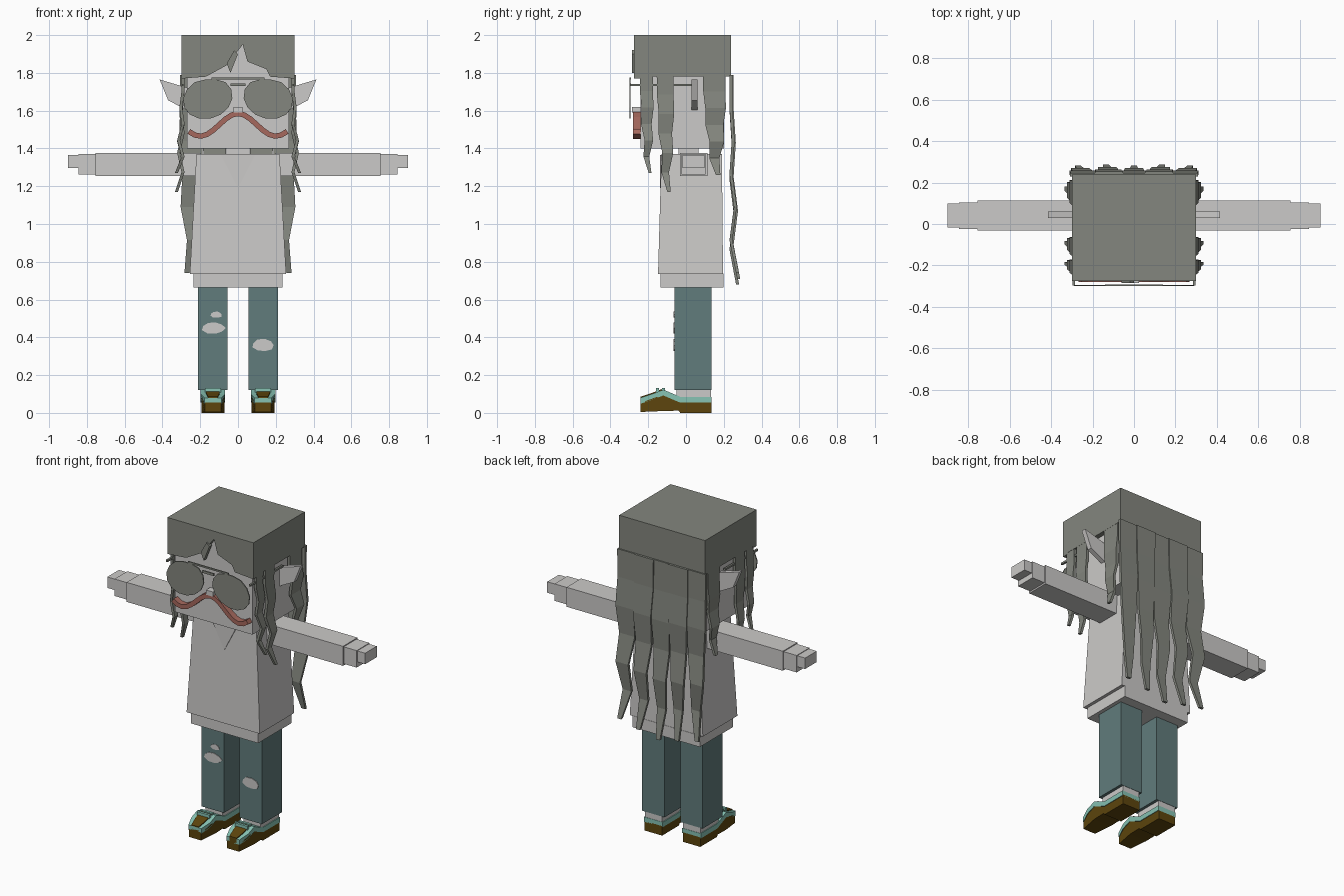
import bpy
import bmesh
import random
from math import cos, sin, pi
from mathutils import Vector

random.seed(4)
default_cube = bpy.data.objects.get("Cube")
if default_cube:
    bpy.data.objects.remove(default_cube, do_unlink=True)


def material(name, *rgb):
    mat = bpy.data.materials.new(name)
    mat.use_nodes = True
    mat.diffuse_color = (*rgb, 1)
    shader = mat.node_tree.nodes["Principled BSDF"]
    shader.inputs["Base Color"].default_value = mat.diffuse_color
    return mat


pale = material("pale_skin_and_cloth", 0.6, 0.59, 0.58)
grey = material("grey_hair", 0.23, 0.24, 0.21)
denim = material("blue_denim", 0.12, 0.2, 0.2)
brown = material("brown_leather", 0.11, 0.06, 0.004)
teal = material("teal_trim", 0.24, 0.54, 0.45)
red = material("red_moustache", 0.38, 0.14, 0.11)
sides = {"left": 1, "right": -1}


def build(name, rings, mat):
    """Skin consecutive rings of equal size and close both ends."""
    bm = bmesh.new()
    loops = [[bm.verts.new(point) for point in ring] for ring in rings]
    for lower, upper in zip(loops, loops[1:]):
        for i in range(len(lower)):
            bm.faces.new((lower[i - 1], lower[i], upper[i], upper[i - 1]))
    bm.faces.new(loops[0])
    bm.faces.new(loops[-1])
    bmesh.ops.recalc_face_normals(bm, faces=bm.faces)
    mesh = bpy.data.meshes.new(name)
    bm.to_mesh(mesh)
    bm.free()
    mesh.materials.append(mat)
    bpy.context.collection.objects.link(bpy.data.objects.new(name, mesh))


def rectangle(half_width, front, back, z, middle=0):
    left, right = middle - half_width, middle + half_width
    return [(left, front, z), (right, front, z), (right, back, z), (left, back, z)]


def box(name, half_width, front, back, bottom, top, mat, middle=0):
    build(name, [rectangle(half_width, front, back, z, middle) for z in (bottom, top)], mat)


def plate(name, outline, front, back, mat, side=1):
    """Outline in x and z, extruded along y."""
    build(name, [[(side * x, y, z) for x, z in outline] for y in (front, back)], mat)


def oval(x, z, width, height, count, jitter=0.0):
    """Outline of an oval, roughened by jitter."""
    outline = []
    for i in range(count):
        angle = 2 * pi * i / count
        size = 1 - random.uniform(0, jitter)
        outline.append((x + width * size * cos(angle), z + height * size * sin(angle)))
    return outline


def lock(name, centre, half_width, tip, outward, sway, side=0):
    """Tapering hair ribbon that kicks out at every other joint."""
    root, joints, thick = 1.79, 6, 0.016
    rings = []
    for i in range(joints + 1):
        t = i / joints
        kick = t if i % 2 == 0 else 0
        z = root + (tip - root) * t
        u = centre + sway * kick
        w = half_width * (1 - 0.8 * t * t)
        near = outward + 0.035 * kick
        far = near + thick
        corners = [(u - w, near), (u + w, near), (u + w, far), (u - w, far)]
        rings.append([(side * d, a, z) if side else (a, d, z) for a, d in corners])
    build(name, rings, grey)


# Head, neck and hair cap
box("head", 0.27, -0.242, 0.2, 1.4, 1.97, pale)
box("neck", 0.06, -0.04, 0.065, 1.36, 1.41, pale)
box("hair_cap", 0.3, -0.24, 0.238, 1.78, 2, grey)
plate("fringe", [(-0.3, 2), (0.3, 2), (0.3, 1.77), (0.17, 1.78), (0.15, 1.82),
                 (0.05, 1.86), (0.025, 1.95), (-0.06, 1.84), (-0.17, 1.78), (-0.3, 1.77)],
      -0.275, -0.238, grey)
plate("forehead_lock", [(-0.02, 1.92), (-0.06, 1.85), (-0.04, 1.8), (0, 1.9)],
      -0.285, -0.26, grey)
box("nose", 0.024, -0.285, -0.24, 1.59, 1.62, pale)

# Moustache follows a cosine wave
steps = 8
wave = [Vector((0.26 * i / steps, 1.525 + 0.06 * cos(1.3 * pi * i / steps)))
        for i in range(steps + 1)]
for label, side in sides.items():
    rings = []
    for i, point in enumerate(wave):
        along = wave[min(i + 1, steps)] - wave[max(i - 1, 0)]
        across = along.orthogonal().normalized() * 0.014
        over, under = point + across, point - across
        rings.append([(side * p.x, y, p.y) for p, y in
                      ((over, -0.28), (under, -0.28), (under, -0.235), (over, -0.235))])
    build(label + "_moustache", rings, red)

# Sunglasses with lenses that are wide on top and drop outward
lens = []
for x, z in oval(0.16, 1.665, 0.13, 0.11, 14):
    drop = 1.665 - z
    lens.append((x + 0.15 * drop, min(z, 1.765)))
for label, side in sides.items():
    plate(label + "_lens", lens, -0.3, -0.293, grey, side)
    box(label + "_temple", 0.006, -0.297, 0.03, 1.73, 1.742, grey, side * 0.29)
box("glasses_brow_bar", 0.14, -0.3, -0.292, 1.765, 1.775, grey)
box("glasses_bridge", 0.04, -0.3, -0.292, 1.73, 1.745, grey)

# Ears and side locks: centre, half width and tip height
ear = [(0.265, 1.72), (0.415, 1.765), (0.37, 1.655), (0.265, 1.6)]
side_locks = {"front": (-0.21, 0.035, 1.27), "middle": (-0.11, 0.045, 1.17),
              "rear": (0.15, 0.06, 1.26)}
for label, side in sides.items():
    plate(label + "_ear", ear, 0.03, 0.06, pale, side)
    for place, (centre, half_width, tip) in side_locks.items():
        lock(f"{label}_{place}_lock", centre, half_width, tip, 0.283, 0.02, side)

# Long back hair: a sheet of locks that part lower down
for k in range(-2, 3):
    lock(f"back_lock_{k + 3}", 0.12 * k, 0.068, 0.68 + 0.03 * abs(k),
         0.23 + 0.006 * (k % 2), 0.015 * k)

# Tunic with neckline and undershirt hem
build("tunic", [rectangle(0.255, -0.148, 0.196, 0.735),
                rectangle(0.22, -0.13, 0.19, 1.37)], pale)
box("undershirt_hem", 0.235, -0.135, 0.198, 0.665, 0.737, pale)
plate("neckline", [(-0.09, 1.365), (0, 1.19), (0.09, 1.365)], -0.138, -0.13, pale)

# Shoe profiles share one crest line, in y and z
crest = [(-0.24, 0.055), (-0.18, 0.075), (-0.12, 0.098), (-0.03, 0.06), (0.135, 0.06)]
sole = crest + [(0.135, 0), (-0.03, 0), (-0.04, 0.012), (-0.12, 0.01), (-0.24, 0.005)]


def lifted(line, low, high):
    return [(y, z + high) for y, z in line] + [(y, z + low) for y, z in reversed(line)]


def shoe_part(name, side, profile, half_width, mat):
    rings = []
    for edge in (-half_width, half_width):
        rings.append([(side * 0.133 + edge * (0.7 if y < -0.2 else 1), y, z)
                      for y, z in profile])
    build(name, rings, mat)


# Arms, legs and shoes
for label, side in sides.items():
    leg = side * 0.133
    box(label + "_sleeve", 0.278, -0.032, 0.113, 1.253, 1.376, pale, side * 0.477)
    box(label + "_palm", 0.048, -0.024, 0.104, 1.263, 1.37, pale, side * 0.797)
    box(label + "_fingers", 0.03, -0.018, 0.098, 1.297, 1.366, pale, side * 0.87)
    box(label + "_leg", 0.078, -0.062, 0.135, 0.12, 0.67, denim, leg)
    box(label + "_sock", 0.06, -0.05, 0.133, 0.08, 0.122, pale, leg)
    shoe_part(label + "_sole", side, sole, 0.061, brown)
    shoe_part(label + "_shoe_upper", side, lifted(crest, -0.006, 0.025), 0.065, teal)
    shoe_part(label + "_vamp", side, lifted(crest[:3], 0, 0.031), 0.036, brown)
    for name, y in (("front", -0.15), ("rear", -0.12)):
        box(f"{label}_{name}_lace", 0.043, y - 0.008, y + 0.008, 0.1, 0.133, teal, leg)

# Ripped denim patches
rips = {"right_knee_rip": (-0.13, 0.45, 0.068, 0.036),
        "right_small_rip": (-0.115, 0.52, 0.035, 0.018),
        "left_knee_rip": (0.133, 0.358, 0.068, 0.038)}
for name, shape in rips.items():
    plate(name, oval(*shape, 9, jitter=0.2), -0.066, -0.06, pale)
